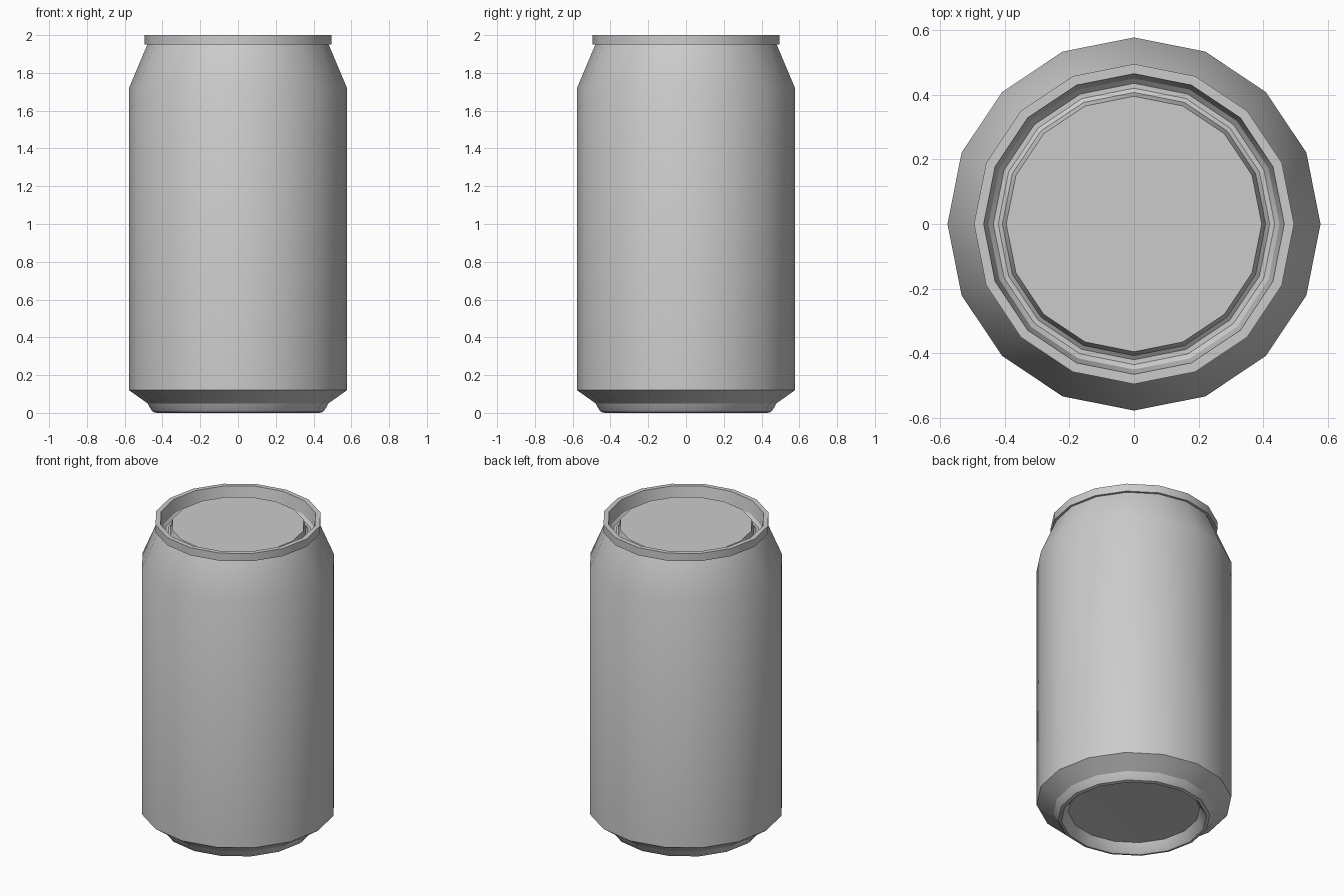
import bpy
import math

cube = bpy.data.objects.get("Cube")
if cube:
    bpy.data.objects.remove(cube, do_unlink=True)

SIDES = 16

metal = bpy.data.materials.new("light grey metal")
metal.use_nodes = True
colour = (0.6, 0.6, 0.6, 1.0)
metal.diffuse_color = colour
metal.node_tree.nodes["Principled BSDF"].inputs["Base Color"].default_value = colour


def lathe(name, profile):
    """Revolve (radius, height) points about z; radius 0 closes to a pole."""
    verts, rings = [], []
    for r, z in profile:
        count = SIDES if r > 0 else 1
        rings.append([len(verts) + i for i in range(count)])
        for i in range(count):
            a = math.tau * i / SIDES
            verts.append((r * math.cos(a), r * math.sin(a), z))
    faces = []
    for low, high in zip(rings, rings[1:]):
        for i in range(SIDES):
            j = (i + 1) % SIDES
            if len(low) == 1:
                faces.append((low[0], high[j], high[i]))
            elif len(high) == 1:
                faces.append((low[i], low[j], high[0]))
            else:
                faces.append((low[i], low[j], high[j], high[i]))
    mesh = bpy.data.meshes.new(name)
    mesh.from_pydata(verts, [], faces)
    mesh.materials.append(metal)
    obj = bpy.data.objects.new(name, mesh)
    bpy.context.collection.objects.link(obj)
    bpy.ops.object.select_all(action="DESELECT")
    obj.select_set(True)
    bpy.context.view_layer.objects.active = obj
    bpy.ops.object.shade_smooth_by_angle(angle=math.radians(30))
    return obj


# Recessed base with its rounded standing ring
lathe("can_base", [(0, 0.07), (0.39, 0.06), (0.415, 0.015), (0.43, 0.0),
                   (0.45, 0.005), (0.462, 0.02), (0.478, 0.05)])

# Lower bevel, straight wall and tapered shoulder
lathe("can_body", [(0.478, 0.05), (0.577, 0.12), (0.577, 1.72), (0.48, 1.95)])

# Rolled rim, groove and raised panel of the lid
lathe("can_lid", [(0.48, 1.95), (0.495, 1.95), (0.495, 2.0), (0.465, 2.0),
                  (0.45, 1.92), (0.435, 1.905), (0.42, 1.905), (0.407, 1.915),
                  (0.395, 1.96), (0, 1.96)])
